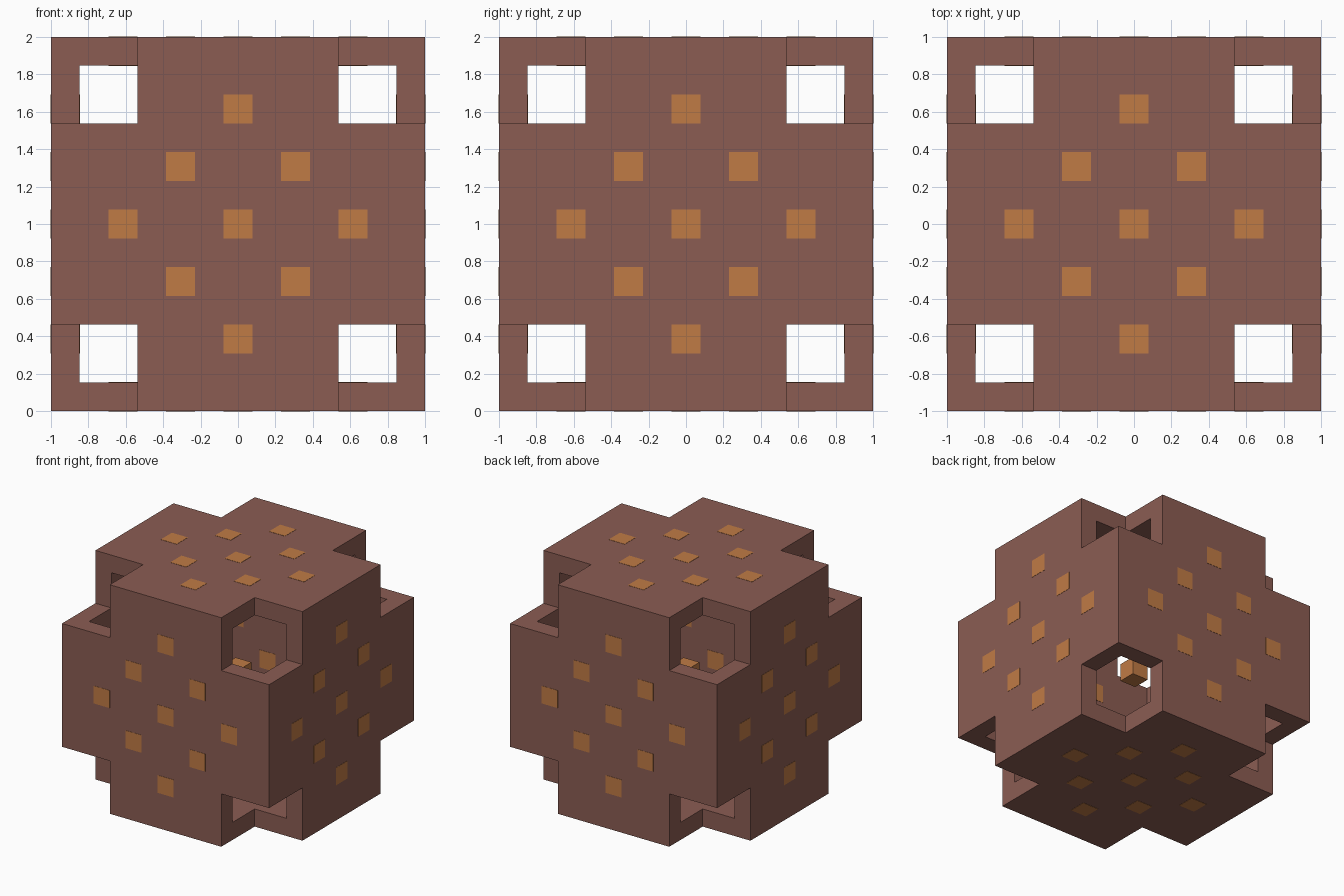
import bpy
import bmesh
from itertools import product
from mathutils import Matrix, Vector

if "Cube" in bpy.data.objects:
    bpy.data.objects.remove(bpy.data.objects["Cube"], do_unlink=True)

CELL = 2 / 13              # module: the shell is 13 cells wide, one cell thick
CENTRE = Vector((0, 0, 1))
LIFT = 0.002               # how far the inlays stand proud of the shell


def make_material(name, rgb):
    mat = bpy.data.materials.new(name)
    mat.use_nodes = True
    colour = (*rgb, 1)
    mat.diffuse_color = colour
    bsdf = mat.node_tree.nodes["Principled BSDF"]
    bsdf.inputs["Base Color"].default_value = colour
    bsdf.inputs["Roughness"].default_value = 0.8
    return mat


def make_boxes(name, boxes, mat=None):
    """One object from (offset from centre, size) boxes."""
    bm = bmesh.new()
    for offset, size in boxes:
        matrix = Matrix.Translation(CENTRE + Vector(offset)) @ Matrix.Diagonal((*size, 1))
        bmesh.ops.create_cube(bm, size=1, matrix=matrix)
    mesh = bpy.data.meshes.new(name)
    bm.to_mesh(mesh)
    bm.free()
    obj = bpy.data.objects.new(name, mesh)
    bpy.context.collection.objects.link(obj)
    if mat:
        mesh.materials.append(mat)
    return obj


def cut(target, cutter):
    cutter.hide_render = True
    mod = target.modifiers.new(cutter.name, "BOOLEAN")
    mod.operation = "DIFFERENCE"
    mod.solver = "EXACT"
    mod.object = cutter
    bpy.context.view_layer.objects.active = target
    bpy.ops.object.modifier_apply(modifier=mod.name)
    bpy.data.objects.remove(cutter, do_unlink=True)


brown = make_material("brown", (0.258, 0.108, 0.086))
orange = make_material("orange", (0.527, 0.198, 0.060))

# Hollow shell with its eight corners notched out
shell = make_boxes("shell", [((0, 0, 0), (2, 2, 2))], brown)
cut(shell, make_boxes("cavity_cutter", [((0, 0, 0), [11 * CELL] * 3)]))
notch = 4 * CELL           # reaches one cell beyond the outside
corners = [([s * 5.5 * CELL for s in signs], [notch] * 3)
           for signs in product((-1, 1), repeat=3)]
cut(shell, make_boxes("corner_cutter", corners))

# Diamond of square inlays passing through each wall
pattern = [(0, 0), (4, 0), (-4, 0), (0, 4), (0, -4)]
pattern += list(product((-2, 2), repeat=2))
wall_names = (("right_wall", "left_wall"), ("front_wall", "back_wall"), ("bottom", "top"))
for axis, names in enumerate(wall_names):
    for side, name in zip((-1, 1), names):
        boxes = []
        for u, v in pattern:
            offset = [u * CELL, v * CELL]
            offset.insert(axis, side * 6 * CELL)
            size = [CELL, CELL]
            size.insert(axis, CELL + 2 * LIFT)
            boxes.append((offset, size))
        make_boxes(name + "_inlays", boxes, orange)

# Small block floating in the middle of the cavity
make_boxes("core_block", [((0, 0, 0), [CELL] * 3)], orange)
